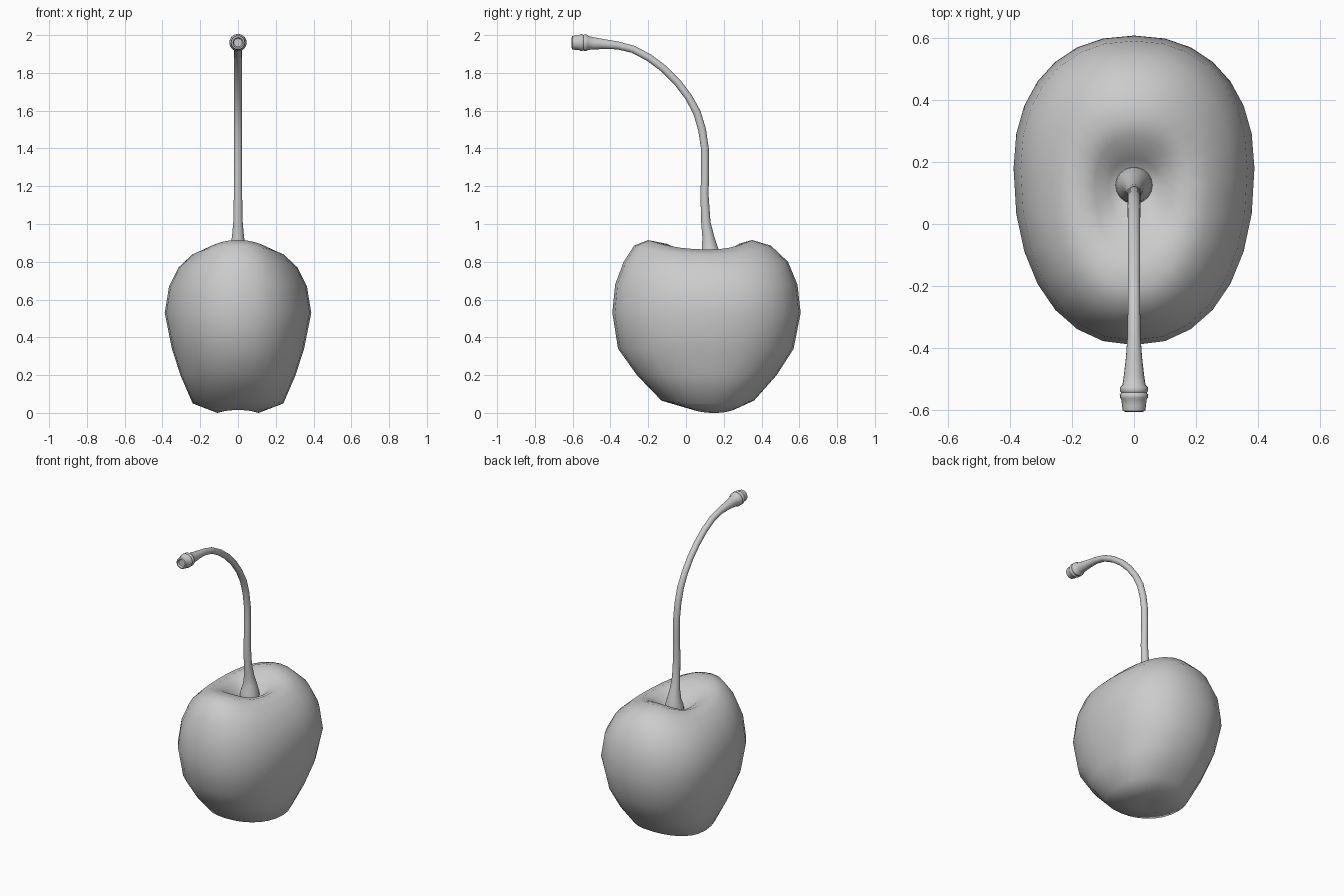
import bpy, bmesh
from math import sin, cos, pi
from mathutils import Vector


def loft(name, rings, angle):
    """Skin a list of equal-sized vertex rings and close both ends with a fan."""
    bm = bmesh.new()
    loops = [[bm.verts.new(p) for p in r] for r in rings]
    n = len(loops[0])
    for a, b in zip(loops, loops[1:]):
        for i in range(n):
            j = (i + 1) % n
            bm.faces.new((a[i], a[j], b[j], b[i]))
    for end in (loops[0], loops[-1]):
        face = bm.faces.new(end)
        bmesh.ops.poke(bm, faces=[face])
    bmesh.ops.recalc_face_normals(bm, faces=bm.faces)
    me = bpy.data.meshes.new(name)
    bm.to_mesh(me)
    bm.free()
    ob = bpy.data.objects.new(name, me)
    bpy.context.collection.objects.link(ob)
    bpy.ops.object.select_all(action='DESELECT')
    ob.select_set(True)
    bpy.context.view_layer.objects.active = ob
    bpy.ops.object.shade_smooth_by_angle(angle=angle)
    return ob


def spow(v, e):
    return abs(v) ** e * (1 if v >= 0 else -1)


def body_ring(z_side, z_end, y_front, y_back, hx, yc, n=28, e=0.9):
    """Egg-shaped ring, with its own height at the sides and at front/back."""
    pts = []
    for i in range(n):
        a = 2 * pi * i / n
        s, c = spow(sin(a), e), spow(cos(a), e)
        y = yc + s * ((y_back - yc) if s > 0 else (yc - y_front))
        pts.append((hx * c, y, z_side + (z_end - z_side) * sin(a) ** 2))
    return pts


# Fruit: side height, front/back height, front y, back y, half width, widest y
body = [
    (0.02, 0.02, 0.12, 0.18, 0.03, 0.15),
    (0.00, 0.015, 0.04, 0.25, 0.11, 0.15),
    (0.05, 0.065, -0.13, 0.36, 0.24, 0.14),
    (0.20, 0.20, -0.26, 0.48, 0.305, 0.15),
    (0.34, 0.34, -0.36, 0.57, 0.35, 0.16),
    (0.53, 0.53, -0.39, 0.607, 0.388, 0.18),
    (0.67, 0.68, -0.375, 0.59, 0.365, 0.18),
    (0.77, 0.80, -0.33, 0.54, 0.315, 0.16),
    (0.84, 0.885, -0.275, 0.45, 0.24, 0.14),
    (0.865, 0.915, -0.20, 0.35, 0.175, 0.12),
    (0.845, 0.895, -0.10, 0.28, 0.125, 0.12),
    (0.81, 0.84, -0.01, 0.21, 0.08, 0.12),
    (0.79, 0.80, 0.07, 0.17, 0.04, 0.12),
]
loft("fruit", [body_ring(*r) for r in body], 3.14)

# Stalk: y, z, radius along the centre line, flared foot to ridged tip
stalk = [
    (0.125, 0.78, 0.062), (0.125, 0.83, 0.056), (0.127, 0.87, 0.044),
    (0.118, 0.93, 0.032), (0.105, 1.01, 0.025), (0.098, 1.15, 0.022),
    (0.101, 1.28, 0.021), (0.100, 1.40, 0.021), (0.085, 1.50, 0.021),
    (0.058, 1.59, 0.021), (0.015, 1.67, 0.020), (-0.045, 1.75, 0.020),
    (-0.115, 1.82, 0.020), (-0.195, 1.88, 0.020), (-0.28, 1.925, 0.020),
    (-0.36, 1.945, 0.021), (-0.43, 1.952, 0.026), (-0.49, 1.956, 0.033),
    (-0.518, 1.958, 0.037), (-0.526, 1.959, 0.045), (-0.538, 1.960, 0.045),
    (-0.543, 1.960, 0.041), (-0.550, 1.960, 0.046), (-0.560, 1.960, 0.045),
    (-0.566, 1.960, 0.040), (-0.585, 1.960, 0.039), (-0.602, 1.960, 0.036),
    (-0.605, 1.960, 0.028), (-0.595, 1.960, 0.022),
]
rings = []
for i, (y, z, r) in enumerate(stalk):
    # the foot stays level and the tip stays square to its own axis
    if i < 2:
        t = Vector((0, 0, 1))
    elif i > 18:
        t = Vector((0, -1, 0))
    else:
        t = Vector((0, stalk[i + 1][0] - stalk[i - 1][0],
                    stalk[i + 1][1] - stalk[i - 1][1])).normalized()
    side = Vector((1, 0, 0))
    up = t.cross(side)
    rings.append([Vector((0, y, z)) + r * (cos(2 * pi * k / 18) * side + sin(2 * pi * k / 18) * up)
                  for k in range(18)])
loft("stalk", rings, 1.0)
